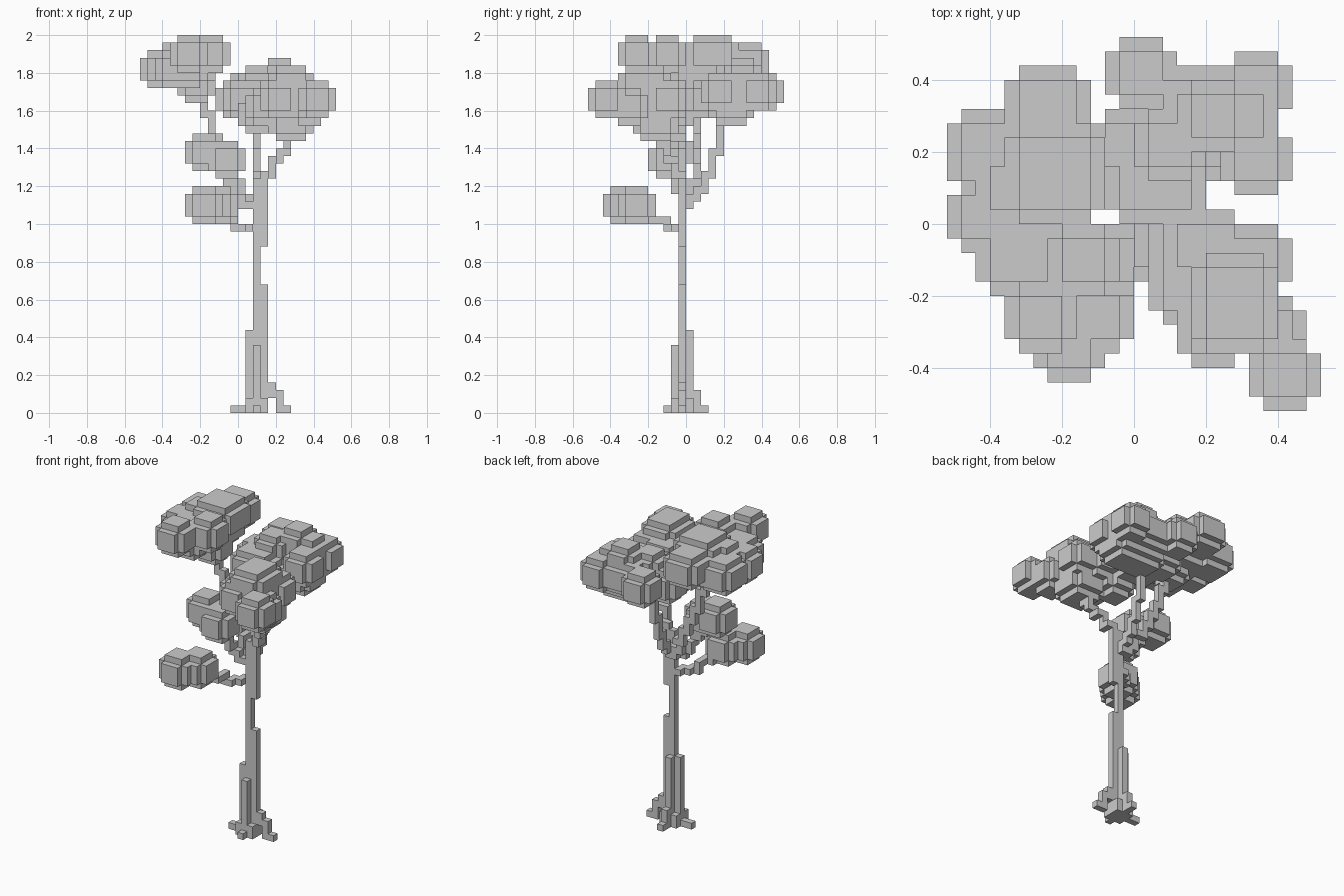
import bpy, bmesh, math
from mathutils import Vector

if "Cube" in bpy.data.objects:
    bpy.data.objects.remove(bpy.data.objects["Cube"])

S = 0.04  # voxel size


def cell(v):
    return math.floor(v / S + 1e-4)


def box(x0, x1, y0, y1, z0, z1):
    r = lambda a, b: range(round(a / S), round(b / S))
    return {(i, j, k) for i in r(x0, x1) for j in r(y0, y1) for k in r(z0, z1)}


def puff(x, y, z, nx=1, ny=1):
    # Five-voxel ball, widened by nx, ny steps to +x and +y
    c, r = (cell(x), cell(y), cell(z)), range(-2, 3)
    return {(c[0] + i + a, c[1] + j + b, c[2] + k)
            for i in r for j in r for k in r if i * i + j * j + k * k <= 6
            for a in range(nx) for b in range(ny)}


def path(*pts):
    out = set()
    for a, b in zip(pts, pts[1:]):
        a, b = Vector(a), Vector(b)
        for t in range(41):
            out.add(tuple(cell(c) for c in a.lerp(b, t / 40)))
    return out


# Face corners for each of the six directions
FACES = {}
for ax in range(3):
    u, w = (ax + 1) % 3, (ax + 2) % 3
    for s in (0, 1):
        quad = []
        for a, b in ((0, 0), (1, 0), (1, 1), (0, 1)):
            c = [0, 0, 0]
            c[ax], c[u], c[w] = s, a, b
            quad.append(tuple(c))
        n = [0, 0, 0]
        n[ax] = 2 * s - 1
        FACES[tuple(n)] = quad if s else quad[::-1]


def build(name, cells):
    bm, verts = bmesh.new(), {}
    for c in sorted(cells):
        for n, quad in FACES.items():
            if tuple(p + q for p, q in zip(c, n)) in cells:
                continue
            f = []
            for q in quad:
                key = tuple(p + d for p, d in zip(c, q))
                if key not in verts:
                    verts[key] = bm.verts.new([v * S for v in key])
                f.append(verts[key])
            bm.faces.new(f)
    me = bpy.data.meshes.new(name)
    bm.to_mesh(me)
    bm.free()
    bpy.context.collection.objects.link(bpy.data.objects.new(name, me))


leaves = set()


def foliage(name, *puffs):
    cells = set().union(*(puff(*p) for p in puffs))
    leaves.update(cells)
    build(name, cells)


# Trunk with buttresses
trunk = box(.08, .12, -.04, 0, 0, 1.24) | box(.12, .16, -.04, 0, .88, 1.24)
trunk |= box(.12, .16, -.04, 0, 0, .68) | box(.04, .08, -.04, 0, 0, .44)
trunk |= box(.08, .12, 0, .04, 0, .44) | box(.08, .12, -.08, 0, 0, .36)
# Roots
trunk |= box(.04, .16, -.08, .04, 0, .08) | box(.08, .12, -.08, .08, 0, .12)
trunk |= box(.08, .12, -.12, .12, 0, .04) | box(-.04, .28, -.04, 0, 0, .04)
trunk |= box(.16, .2, -.04, 0, .08, .16) | box(.2, .24, -.04, 0, 0, .12)
build("trunk", trunk - box(.16, .2, -.04, 0, 0, .08))

# Foliage clusters
foliage("low_foliage", (-.18, -.34, 1.1), (-.1, -.26, 1.1))
foliage("middle_foliage", (-.18, -.06, 1.38), (-.06, -.1, 1.34))
foliage("left_crown_foliage",
        (-.26, .1, 1.9, 3, 3), (-.34, .1, 1.86), (-.26, .34, 1.86, 2),
        (-.42, .18, 1.82, 2, 2), (-.42, .02, 1.82), (-.26, -.26, 1.9),
        (-.14, -.1, 1.9), (-.34, -.1, 1.82, 3), (-.3, .02, 1.82, 3, 5),
        (-.22, .06, 1.74))
foliage("back_crown_foliage",
        (.22, .28, 1.78), (.1, .2, 1.74), (.3, .3, 1.74), (.14, .34, 1.7, 3),
        (.34, .38, 1.7), (.34, .18, 1.7), (.02, .42, 1.68), (-.02, .22, 1.66),
        (.14, .2, 1.62, 5, 2), (.02, .1, 1.66, 3))
foliage("front_crown_foliage",
        (.42, -.42, 1.66), (.26, -.26, 1.74, 2, 3), (.22, -.3, 1.66),
        (.38, -.3, 1.62), (.34, -.1, 1.66), (.14, -.18, 1.62),
        (.18, -.06, 1.66, 2), (.1, -.06, 1.58), (.26, -.18, 1.54, 2, 2))

# Branches, stopping where the foliage starts
wood = path((.1, -.02, .98), (.02, -.06, .98), (-.06, -.2, 1.03))
wood |= path((.1, -.02, 1.1), (.02, -.02, 1.12), (-.06, -.06, 1.26))
wood |= path((.06, .02, 1.1), (0, .04, 1.22), (-.14, .06, 1.5), (-.18, .06, 1.66))
wood |= path((.1, .02, 1.1), (.1, .1, 1.22), (.1, .18, 1.44), (.1, .18, 1.56))
wood |= path((.14, -.02, 1.24), (.28, -.14, 1.44))
build("branches", wood - leaves - trunk)
